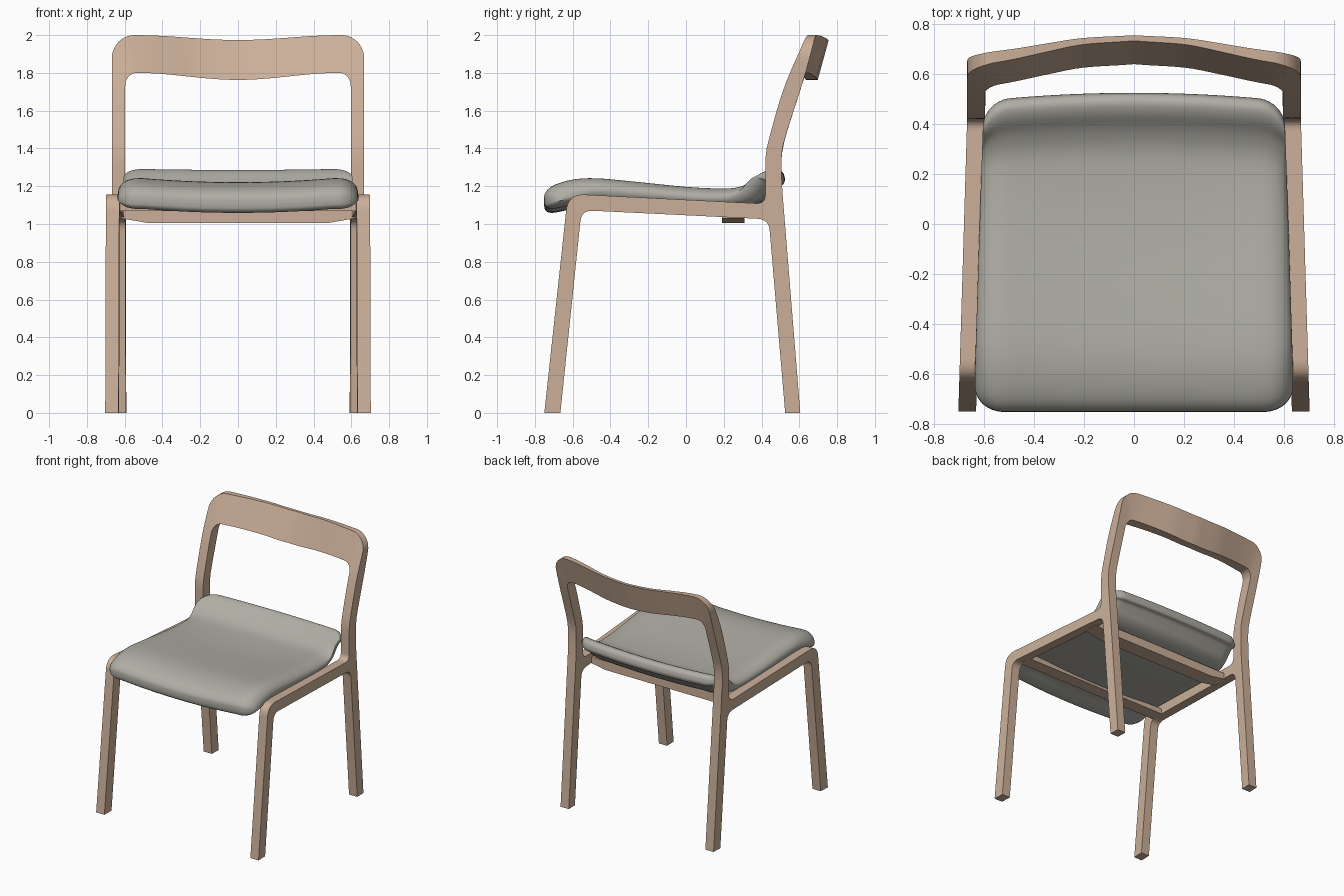
import bpy, bmesh, math
from mathutils import Vector

if "Cube" in bpy.data.objects:
    bpy.data.objects.remove(bpy.data.objects["Cube"])


def material(name, rgb):
    m = bpy.data.materials.new(name)
    m.diffuse_color = (*rgb, 1)
    m.use_nodes = True
    m.node_tree.nodes["Principled BSDF"].inputs["Base Color"].default_value = m.diffuse_color
    return m


WOOD = material("pale_wood", (0.60, 0.43, 0.32))
FABRIC = material("grey_fabric", (0.43, 0.42, 0.37))


def finish(name, bm, mat, angle=35):
    bmesh.ops.remove_doubles(bm, verts=bm.verts, dist=1e-5)
    bmesh.ops.recalc_face_normals(bm, faces=bm.faces)
    me = bpy.data.meshes.new(name)
    bm.to_mesh(me)
    bm.free()
    ob = bpy.data.objects.new(name, me)
    bpy.context.collection.objects.link(ob)
    me.materials.append(mat)
    bpy.ops.object.select_all(action='DESELECT')
    ob.select_set(True)
    bpy.context.view_layer.objects.active = ob
    bpy.ops.object.shade_smooth_by_angle(angle=math.radians(angle))
    return ob


def spline(pts, steps):
    """Smooth curve through the points."""
    p = [Vector(q) for q in pts]
    p = [2 * p[0] - p[1]] + p + [2 * p[-1] - p[-2]]
    out = []
    for a, b, c, d in zip(p, p[1:], p[2:], p[3:]):
        for i in range(steps):
            t = i / steps
            out.append(0.5 * (2 * b + (c - a) * t + (2 * a - 5 * b + 4 * c - d) * t * t
                              + (3 * b - a - 3 * c + d) * t ** 3))
    return out + [p[-2]]


def lookup(curve, v):
    """Value of a (key, value) curve at v."""
    for a, b in zip(curve, curve[1:]):
        if v <= b[0]:
            return a[1] + (b[1] - a[1]) * (v - a[0]) / (b[0] - a[0])
    return curve[-1][1]


def round_corners(pts, n=8):
    """Closed polygon of (y, z, radius-like setback) with curved corners."""
    out = []
    for i, (y, z, r) in enumerate(pts):
        c = Vector((y, z))
        if r == 0:
            out.append(c)
            continue
        a = c + (Vector(pts[i - 1][:2]) - c).normalized() * r
        b = c + (Vector(pts[(i + 1) % len(pts)][:2]) - c).normalized() * r
        for k in range(n + 1):
            t = k / n
            out.append(a * (1 - t) ** 2 + c * 2 * t * (1 - t) + b * t * t)
    return out


# Post depth by height and bow of the top rail by width
FRONT = [tuple(q) for q in spline([(1.15, .42), (1.25, .42), (1.36, .422), (1.46, .442),
                                   (1.73, .522), (2.0, .64)], 6)]
REAR = [tuple(q) for q in spline([(1.15, .512), (1.25, .506), (1.36, .506), (1.46, .526),
                                  (1.77, .624), (2.0, .687)], 6)]
BOW = [tuple(q) for q in spline([(0, .105), (.2, .087), (.35, .052), (.48, .02), (.6, 0), (.67, 0)], 5)]

# Side frames: legs, seat rail and foot of the back post in one profile
profile = round_corners([
    (-.75, 0, 0), (-.665, 0, 0), (-.553, 1.073, .06), (.438, 1.025, .06), (.525, 0, 0),
    (.605, 0, 0), (.512, 1.15, .05), (.506, 1.25, 0), (.42, 1.25, 0), (.42, 1.107, .05),
    (-.625, 1.16, .09)])
for side, label in ((-1, "left"), (1, "right")):
    bm = bmesh.new()
    rings = []
    for inset in (0, .071):
        ring = []
        for y, z in profile:
            x = .703 - .03 * ((min(y, .42) if z > 1.2 else y) + .75) - inset
            ring.append(bm.verts.new((side * x, y, z)))
        bm.faces.new(ring)
        rings.append(ring)
    n = len(profile)
    for i in range(n):
        j = (i + 1) % n
        bm.faces.new((rings[0][i], rings[0][j], rings[1][j], rings[1][i]))
    finish(label + "_side_frame", bm, WOOD)

# Back frame: upper posts and bowed top rail swept as one arch
outer_x, inner_x = .668, .597
half = []
for k in range(13):
    z = 1.25 + k * .04
    half.append(((outer_x, z + k * .0105), (inner_x, z)))
for k in range(1, 11):
    a = k / 10 * math.pi / 2
    half.append(((outer_x - .12 * (1 - math.cos(a)), 1.876 + .124 * math.sin(a)),
                 (inner_x - .06 * (1 - math.cos(a)), 1.73 + .07 * math.sin(a))))
for k in range(1, 17):
    t = k / 16
    dip = (1 - math.cos(math.pi * t)) / 2
    half.append(((.548 * (1 - t), 2.0 - .026 * dip), (.537 * (1 - t), 1.80 - .037 * dip)))
path = half + [((-a[0], a[1]), (-b[0], b[1])) for a, b in reversed(half[:-1])]
bm = bmesh.new()
sections = []
for o, i in path:
    sec = []
    for (x, z), curves in ((o, (FRONT, REAR)), (i, (REAR, FRONT))):
        for c in curves:
            y = lookup(c, z) + lookup(BOW, abs(x)) * (1 if c is FRONT else .72)
            sec.append(bm.verts.new((x, y, z)))
    sections.append(sec)
for a, b in zip(sections, sections[1:]):
    for i in range(4):
        j = (i + 1) % 4
        bm.faces.new((a[i], a[j], b[j], b[i]))
finish("back_frame", bm, WOOD)


# Cross bars under the seat
def cross_bar(name, y0, y1, outline):
    bm = bmesh.new()
    rings = [[bm.verts.new((x, y, z)) for x, z in outline] for y in (y0, y1)]
    for r in rings:
        bm.faces.new(r)
    n = len(outline)
    for i in range(n):
        j = (i + 1) % n
        bm.faces.new((rings[0][i], rings[0][j], rings[1][j], rings[1][i]))
    finish(name, bm, WOOD)


cross_bar("rear_cross_bar", .19, .31,
          [(-.62, 1.075), (-.62, 1.03), (-.48, 1.006), (.48, 1.006), (.62, 1.03), (.62, 1.075)])
cross_bar("front_cross_bar", -.53, -.43,
          [(-.64, 1.11), (-.64, 1.068), (.64, 1.068), (.64, 1.11)])

# Seat cushion: upper and lower curves, pinched together toward each side
top = spline([(-.752, 1.125), (-.745, 1.165), (-.70, 1.205), (-.6, 1.235), (-.48, 1.242),
              (-.3, 1.227), (0, 1.197), (.2, 1.188), (.3, 1.196), (.38, 1.23), (.44, 1.275),
              (.485, 1.291), (.515, 1.275), (.525, 1.24)], 4)
low = spline([(-.752, 1.125), (-.745, 1.095), (-.715, 1.08), (-.65, 1.09), (-.56, 1.11),
              (-.35, 1.105), (0, 1.09), (.2, 1.085), (.32, 1.09), (.40, 1.12), (.45, 1.17),
              (.485, 1.205), (.515, 1.215), (.525, 1.24)], 4)
bm = bmesh.new()
N = 48
rows = []
for k in range(N + 1):
    s = math.sin((k / N - .5) * math.pi)
    t = max(0, (abs(s) - .82) / .18)
    corner = 1 - .16 * (1 - math.sqrt(max(0, 1 - t * t)))
    t = max(0, (abs(s) - .84) / .16)
    pinch = math.sqrt(max(0, 1 - t * t))
    row = []
    for a, b, sign in [(a, b, 1) for a, b in zip(top, low)] + \
                      [(a, b, -1) for a, b in list(zip(top, low))[-2:0:-1]]:
        p = (a + b) / 2 + (a - b) / 2 * sign * pinch
        y = -.11 + (p.x + .11) * corner
        rear = min(1, max(0, (y + .1) / .5))
        x = s * (.637 - .033 * min(1, max(0, (y + .6) / 1.05)))
        z = p.y - (.021 - .016 * rear) * max(0, 1 - (x / .5) ** 2)
        y -= .022 * (x / .5) ** 2 * rear
        row.append(bm.verts.new((x, y, z)))
    rows.append(row)
for a, b in zip(rows, rows[1:]):
    for i in range(len(a)):
        j = (i + 1) % len(a)
        bm.faces.new((a[i], a[j], b[j], b[i]))
finish("seat_cushion", bm, FABRIC, 80)
